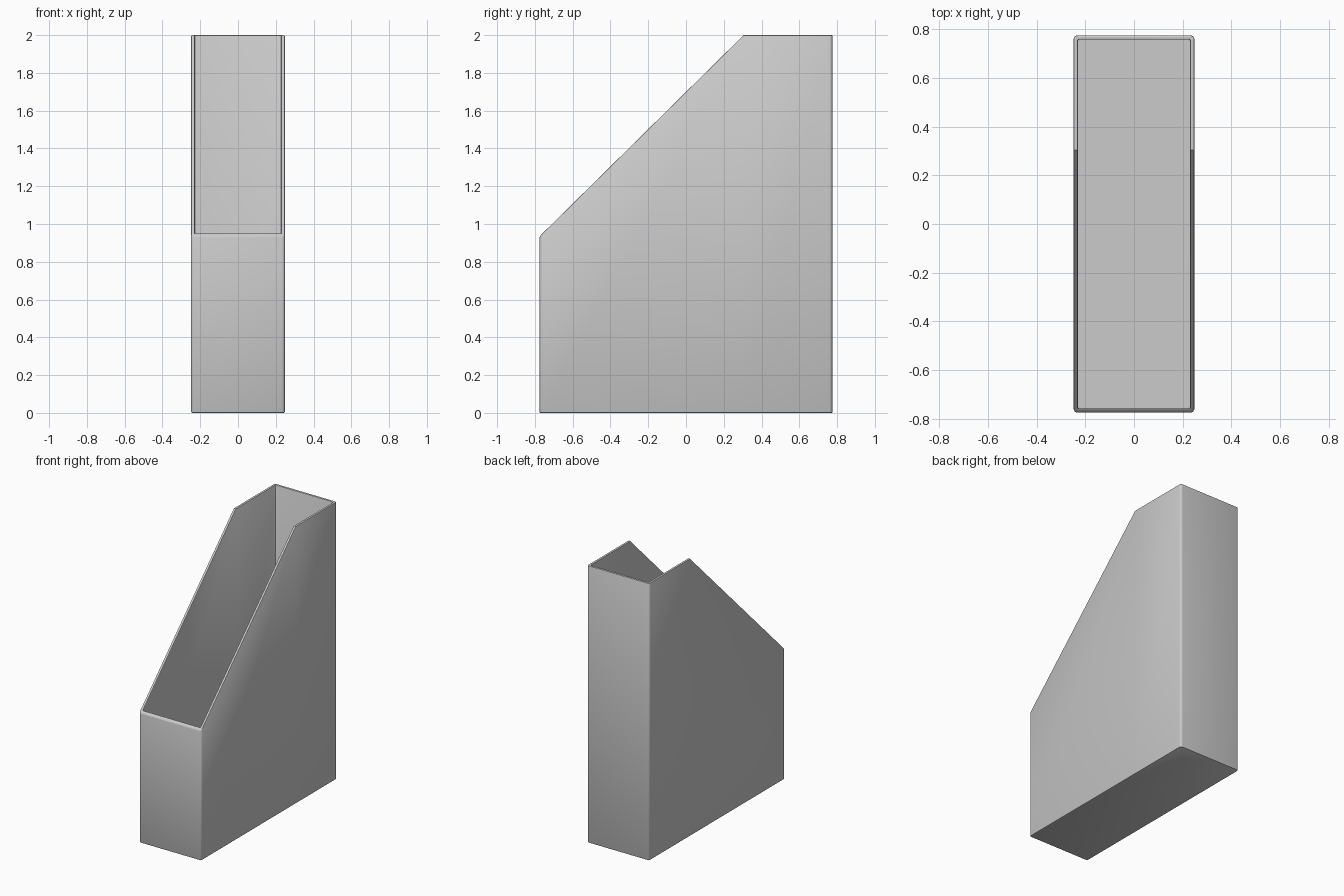
import bpy, bmesh, math

if "Cube" in bpy.data.objects:
    bpy.data.objects.remove(bpy.data.objects["Cube"])

HX, HY, WALL = 0.248, 0.775, 0.018
FRONT_Z, TOP_Z, BREAK_Y = 0.935, 2.0, 0.305


def rim_height(y):
    k = (TOP_Z - FRONT_Z) / (BREAK_Y + HY)
    return min(TOP_Z, FRONT_Z + (y + HY) * k)


def plan(inset, steps=4):
    """Rounded rectangle with an extra point per side where the slope ends."""
    r = max(0.016 - inset, 0.005)
    cx, cy = HX - inset - r, HY - inset - r
    pts = []
    for i, (sx, sy) in enumerate([(1, 1), (-1, 1), (-1, -1), (1, -1)]):
        for s in range(steps + 1):
            a = math.pi / 2 * (i + s / steps)
            pts.append((sx * cx + r * math.cos(a), sy * cy + r * math.sin(a)))
        if i == 1:
            pts.append((-(HX - inset), BREAK_Y))
        if i == 3:
            pts.append((HX - inset, BREAK_Y))
    return pts


bm = bmesh.new()


def ring(inset, z=None, drop=0.0):
    return [bm.verts.new((x, y, rim_height(y) - drop if z is None else z))
            for x, y in plan(inset)]


# Shell: base edge, outer wall, softened rim, inner wall, floor
E = 0.005
rings = [ring(E, 0), ring(0.0015, 0.0015), ring(0, E),
         ring(0, drop=E), ring(0.0015, drop=0.0015), ring(E),
         ring(WALL - E), ring(WALL - 0.0015, drop=0.0015), ring(WALL, drop=E),
         ring(WALL, WALL)]
for a, b in zip(rings, rings[1:]):
    n = len(a)
    for i in range(n):
        j = (i + 1) % n
        bm.faces.new((a[i], a[j], b[j], b[i]))
bm.faces.new(rings[0][::-1])
bm.faces.new(rings[-1])
bmesh.ops.recalc_face_normals(bm, faces=bm.faces)

mesh = bpy.data.meshes.new("file_holder")
bm.to_mesh(mesh)
bm.free()
obj = bpy.data.objects.new("file_holder", mesh)
bpy.context.collection.objects.link(obj)
bpy.context.view_layer.objects.active = obj
obj.select_set(True)
bpy.ops.object.shade_smooth_by_angle(angle=math.radians(30))
